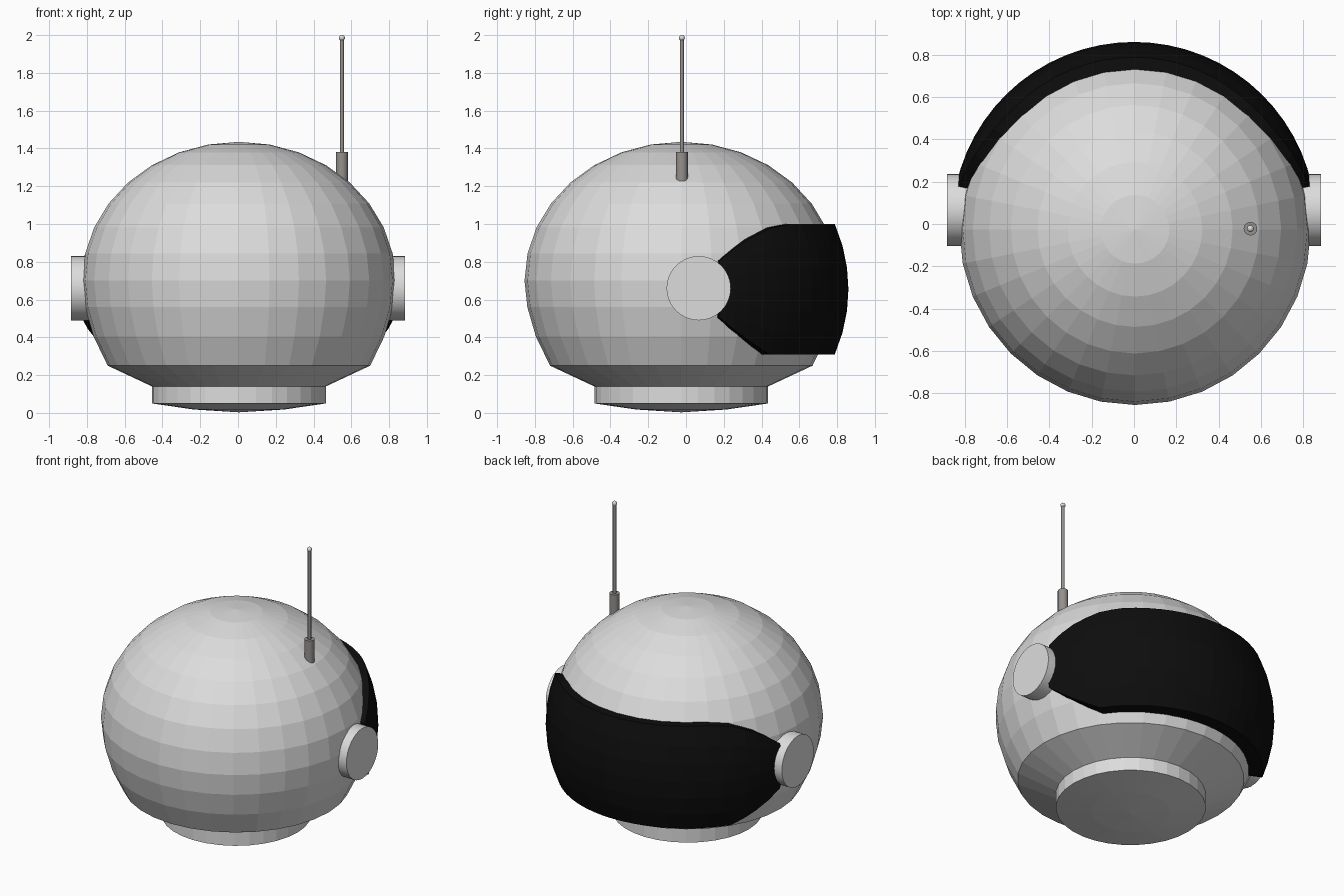
import bpy, bmesh, math
from mathutils import Matrix, Vector

if "Cube" in bpy.data.objects:
    bpy.data.objects.remove(bpy.data.objects["Cube"])


def material(name, rgb):
    m = bpy.data.materials.new(name)
    m.diffuse_color = (*rgb, 1)
    m.use_nodes = True
    m.node_tree.nodes["Principled BSDF"].inputs["Base Color"].default_value = m.diffuse_color
    return m


WHITE = material("shell light grey", (0.72, 0.72, 0.72))
BLACK = material("visor black", (0.004, 0.004, 0.004))
METAL = material("antenna warm grey", (0.30, 0.28, 0.27))


def finish(bm, name, mat, smooth=False):
    bmesh.ops.recalc_face_normals(bm, faces=bm.faces)
    me = bpy.data.meshes.new(name)
    bm.to_mesh(me)
    bm.free()
    me.materials.append(mat)
    ob = bpy.data.objects.new(name, me)
    bpy.context.collection.objects.link(ob)
    if smooth:
        bpy.ops.object.select_all(action='DESELECT')
        ob.select_set(True)
        bpy.context.view_layer.objects.active = ob
        bpy.ops.object.shade_smooth_by_angle(angle=math.radians(40))
    return ob


def lathe(name, profile, segs, loc, mat, axis='Z', smooth=False):
    """Revolve (radius, height) points; zero radius closes with a pole."""
    bm = bmesh.new()
    rings = []
    for r, h in profile:
        n = segs if r > 0 else 1
        rings.append([bm.verts.new((r * math.cos(2 * math.pi * i / segs),
                                    r * math.sin(2 * math.pi * i / segs), h))
                      for i in range(n)])
    for a, b in zip(rings, rings[1:]):
        for i in range(segs):
            quad = [a[i % len(a)], a[(i + 1) % len(a)],
                    b[(i + 1) % len(b)], b[i % len(b)]]
            bm.faces.new(list(dict.fromkeys(quad)))
    if axis == 'X':
        bmesh.ops.rotate(bm, verts=bm.verts, matrix=Matrix.Rotation(math.pi / 2, 3, 'Y'))
    bmesh.ops.translate(bm, verts=bm.verts, vec=Vector(loc))
    return finish(bm, name, mat, smooth)


# Helmet shell: faceted sphere with a neck ring and a shallow domed base
R, CZ, H = 0.83, 0.70, 0.735
step = math.pi / 16
shell = [(0, CZ + H)]
shell += [(R * math.sin(k * step), CZ + H * math.cos(k * step)) for k in range(1, 9)]
shell += [(0.815, 0.56), (0.77, 0.405), (0.695, 0.25), (0.46, 0.14)]
shell += [(0.46, 0.05), (0.24, 0.018), (0, 0.003)]
lathe("helmet_shell", shell, 32, (0.005, -0.025, 0), WHITE)

# Visor: thick spherical band whose edges taper toward the side knobs
VR, VI, VZ = 0.86, 0.78, 0.655
TOP = [(0.17, 0.80), (0.30, 0.905), (0.45, 0.98), (0.56, 1.0), (0.9, 1.0)]
LOW = [(0.17, 0.51), (0.28, 0.42), (0.44, 0.31), (0.9, 0.31)]


def interp(table, y):
    y = max(y, table[0][0])
    for (y0, z0), (y1, z1) in zip(table, table[1:]):
        if y <= y1:
            return z0 + (z1 - z0) * (y - y0) / (y1 - y0)
    return table[-1][1]


def edge_height(table, ang):
    z = VZ
    for _ in range(8):
        z = interp(table, math.sqrt(VR ** 2 - (z - VZ) ** 2) * math.sin(ang))
    return z


bm = bmesh.new()
COLS, ROWS = 28, 6
start = math.asin(0.18 / VR)
loops = []
for c in range(COLS + 1):
    ang = start + (math.pi - 2 * start) * c / COLS
    lo, hi = edge_height(LOW, ang), edge_height(TOP, ang)
    loop = []
    for rad, order in ((VR, range(ROWS + 1)), (VI, range(ROWS, -1, -1))):
        for k in order:
            z = lo + (hi - lo) * k / ROWS
            r = math.sqrt(rad ** 2 - (z - VZ) ** 2)
            loop.append(bm.verts.new((r * math.cos(ang), r * math.sin(ang), z)))
    loops.append(loop)
n = len(loops[0])
for a, b in zip(loops, loops[1:]):
    for i in range(n):
        bm.faces.new((a[i], a[(i + 1) % n], b[(i + 1) % n], b[i]))
for end in (loops[0], loops[-1]):
    for k in range(ROWS):
        bm.faces.new((end[k], end[k + 1], end[n - 2 - k], end[n - 1 - k]))
finish(bm, "visor", BLACK)

# Visor pivot knobs on both sides
for side, sx in (("left", -1), ("right", 1)):
    disc = [(0, 0.70), (0.17, 0.70), (0.17, 0.883), (0, 0.883)]
    lathe(side + "_knob", [(r, sx * h) for r, h in disc], 32,
          (0, 0.067, 0.66), WHITE, 'X', True)

# Antenna: socket, rod and tip ball
AX = (0.55, -0.022, 0)
lathe("antenna_socket", [(0, 1.19), (0.032, 1.19), (0.032, 1.38), (0, 1.38)],
      16, AX, METAL, smooth=True)
lathe("antenna_rod", [(0, 1.36), (0.011, 1.36), (0.011, 1.985), (0, 1.985)],
      12, AX, METAL, smooth=True)
ball = [(0.016 * math.sin(k * math.pi / 8) if 0 < k < 8 else 0,
         1.985 + 0.016 * math.cos(k * math.pi / 8)) for k in range(9)]
lathe("antenna_tip", ball, 12, AX, WHITE, smooth=True)
